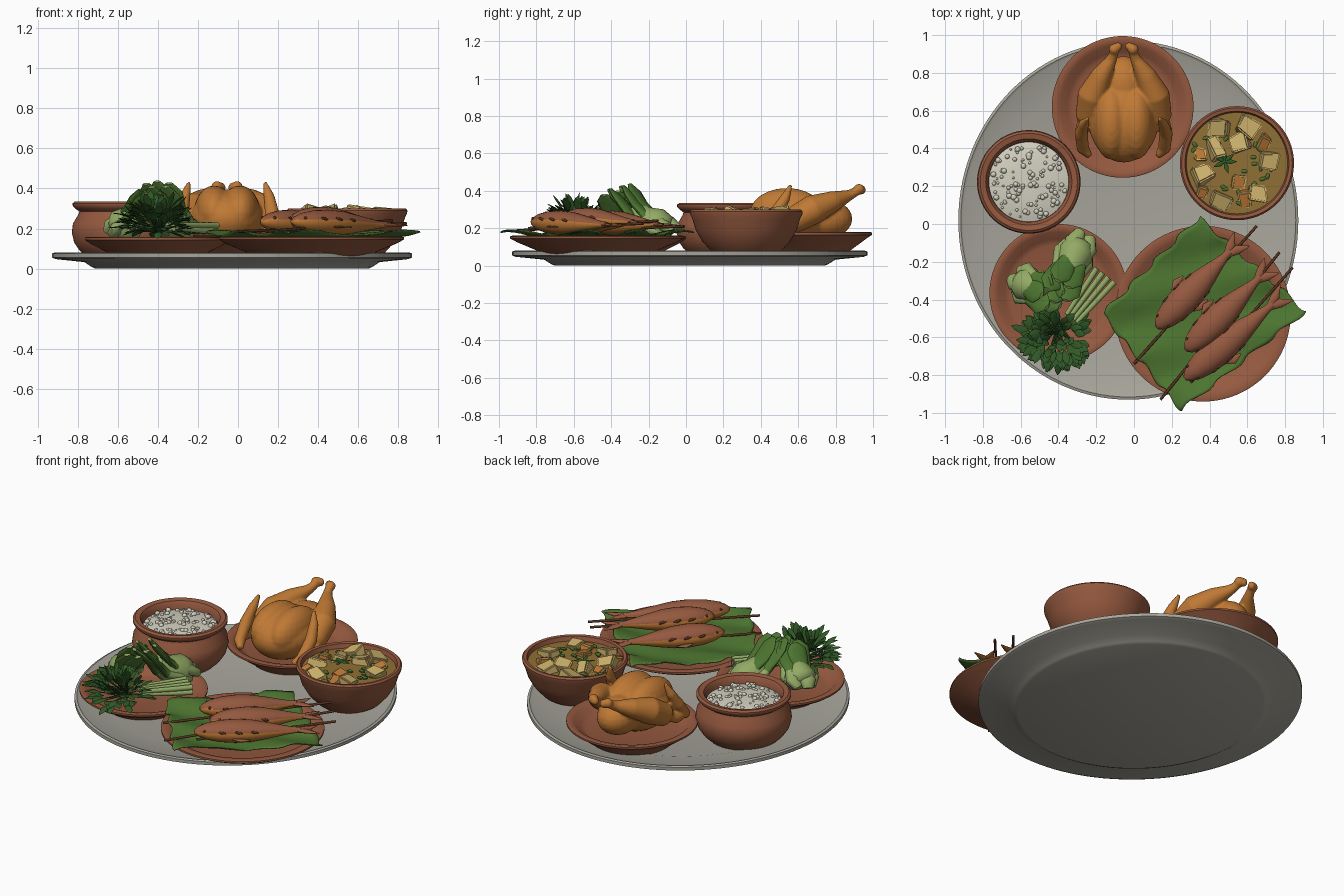
import bpy, bmesh, math, random
from mathutils import Vector, Matrix, Euler

if "Cube" in bpy.data.objects:
    bpy.data.objects.remove(bpy.data.objects["Cube"])

random.seed(4)
U = random.uniform


def mat(name, r, g, b):
    m = bpy.data.materials.new(name)
    m.diffuse_color = (r, g, b, 1)
    m.use_nodes = True
    m.node_tree.nodes["Principled BSDF"].inputs["Base Color"].default_value = m.diffuse_color
    return m


CLAY = mat("terracotta", .30, .10, .05)
GREY = mat("tray grey", .39, .38, .33)
ROAST = mat("roast orange", .52, .19, .035)
LEAF = mat("leaf green", .075, .18, .03)
DARK = mat("dark green", .03, .10, .02)
PALE = mat("pale green", .29, .40, .13)
RICE = mat("rice white", .66, .64, .53)
POTATO = mat("potato yellow", .62, .45, .15)
BROTH = mat("broth brown", .28, .16, .035)
CHAR = mat("charred brown", .10, .035, .015)


def finish(name, bm, mats, rule=None, angle=50):
    bmesh.ops.remove_doubles(bm, verts=bm.verts, dist=1e-5)
    bmesh.ops.recalc_face_normals(bm, faces=bm.faces)
    bm.normal_update()
    if rule:
        for f in bm.faces:
            f.material_index = rule(f)
    me = bpy.data.meshes.new(name)
    bm.to_mesh(me)
    bm.free()
    for m in mats:
        me.materials.append(m)
    ob = bpy.data.objects.new(name, me)
    bpy.context.collection.objects.link(ob)
    bpy.ops.object.select_all(action='DESELECT')
    ob.select_set(True)
    bpy.context.view_layer.objects.active = ob
    bpy.ops.object.shade_smooth_by_angle(angle=math.radians(angle))
    return ob


def lathe(name, profile, centre, material, sx=1, sy=1, seg=80):
    bm = bmesh.new()
    rings = [[bm.verts.new((centre[0] + r * sx * math.cos(a), centre[1] + r * sy * math.sin(a), z))
              for a in (2 * math.pi * i / seg for i in range(seg))] for r, z in profile]
    for p, q in zip(rings, rings[1:]):
        for i in range(seg):
            j = (i + 1) % seg
            bm.faces.new((p[i], p[j], q[j], q[i]))
    return finish(name, bm, [material], angle=40)


def tube(bm, pts, radii, seg=12, mi=0, split=None):
    """Sweep an ellipse (side radius, up radius) along points; material 1 after ring split."""
    pts = [Vector(p) for p in pts]
    rings = []
    for k, p in enumerate(pts):
        t = (pts[min(k + 1, len(pts) - 1)] - pts[max(k - 1, 0)]).normalized()
        side = t.cross(Vector((0, 0, 1)))
        side = side.normalized() if side.length > .01 else Vector((1, 0, 0))
        up = side.cross(t)
        a, b = radii[k] if isinstance(radii[k], tuple) else (radii[k], radii[k])
        rings.append([bm.verts.new(p + side * a * math.cos(w) + up * b * math.sin(w))
                      for w in (2 * math.pi * i / seg for i in range(seg))])
    for k, (p, q) in enumerate(zip(rings, rings[1:])):
        for i in range(seg):
            j = (i + 1) % seg
            f = bm.faces.new((p[i], p[j], q[j], q[i]))
            f.material_index = 1 if split is not None and k >= split else mi
    for r in (rings[0], rings[-1]):
        bm.faces.new(r).material_index = mi


def ball(bm, c, s, mi=0, rot=(0, 0, 0), seg=16):
    M = Matrix.LocRotScale(Vector(c), Euler(rot), Vector(s))
    for v in bmesh.ops.create_uvsphere(bm, u_segments=seg, v_segments=max(5, seg // 2), radius=1, matrix=M)["verts"]:
        for f in v.link_faces:
            f.material_index = mi


# Oval serving tray
lathe("tray", [(0, 0), (.76, 0), (.78, .008), (.82, .032), (.98, .047), (1, .055), (1, .075), (.985, .08),
               (.97, .072), (.82, .066), (.79, .058), (0, .056)], (-.03, .02), GREY, .90, .95, 112)


# Three shallow clay plates
def plate(name, c, r, top):
    lathe(name, [(0, .058), (.62 * r, .058), (.68 * r, .078), (.92 * r, top - .035), (r, top - .015), (r, top - .004),
                 (.975 * r, top), (.88 * r, top - .008), (.78 * r, top - .045), (.70 * r, top - .055),
                 (0, top - .055)], c, CLAY)


plate("chicken_plate", (-.06, .62), .375, .18)
plate("vegetable_plate", (-.40, -.365), .365, .158)
plate("fish_plate", (.365, -.475), .465, .16)

# Stew bowl and rice pot
lathe("stew_bowl", [(0, .058), (.16, .058), (.19, .08), (.235, .13), (.27, .19), (.288, .25), (.30, .275), (.302, .29),
                    (.293, .30), (.275, .297), (.268, .27), (.25, .22), (0, .2)], (.545, .322), CLAY)
lathe("stew_broth", [(0, .272), (.27, .27)], (.545, .322), BROTH)
lathe("rice_pot", [(0, .058), (.20, .058), (.235, .09), (.262, .13), (.274, .18), (.268, .225), (.242, .268),
                   (.236, .285), (.258, .30), (.27, .315), (.27, .326), (.257, .336), (.228, .33), (.212, .305),
                   (.21, .25), (0, .24)], (-.557, .223), CLAY)
lathe("rice_mound", [(0, .305), (.1, .302), (.17, .294), (.212, .282)], (-.557, .223), RICE)
bm = bmesh.new()
for i in range(110):
    r, a, s = .2 * math.sqrt(U(0, 1)), U(0, 6.28), U(.006, .017)
    ball(bm, (-.557 + r * math.cos(a), .223 + r * math.sin(a), .305 - .4 * r * r), (s, s, s), seg=10)
finish("rice_grains", bm, [RICE])

# Stew chunks: potato, carrot, beans, herb sprig
bm = bmesh.new()
potato = [(.45, .51), (.6, .51), (.36, .26), (.56, .43), (.65, .16), (.46, .12), (.71, .34), (.43, .40)]
carrot = [(.69, .43), (.35, .37), (.55, .22), (.59, .13), (.36, .17)]
for mi, spots, size in ((0, potato, .1), (1, carrot, .072)):
    for x, y in spots:
        M = Matrix.LocRotScale(Vector((x, y, .268)), Euler((U(-.3, .3), U(-.3, .3), U(0, 3))),
                               Vector((size * U(.9, 1.2), size * U(.8, 1), size * .65)))
        vs = bmesh.ops.create_cube(bm, size=1, matrix=M)["verts"]
        for v in vs:
            v.co += Vector((U(-1, 1), U(-1, 1), U(-.5, .5))) * size * .14
        es = list({e for v in vs for e in v.link_edges})
        for f in {f for v in vs for f in v.link_faces}:
            f.material_index = mi
        bmesh.ops.bevel(bm, geom=es, offset=.008, segments=2, affect='EDGES')
for i in range(26):
    r, a = .245 * math.sqrt(U(.05, 1)), U(0, 6.28)
    ball(bm, (.545 + r * math.cos(a), .322 + r * math.sin(a), .277), (.02, .011, .009), 2, (0, 0, U(0, 3)), 10)
for a in (0, .7, 1.6, 2.6, 3.6, 5):
    d = Vector((math.cos(a), math.sin(a), .15))
    c = Vector((.48, .33, .288))
    tube(bm, [c, c + d * .03, c + d * .065], [(.004, .003), (.013, .004), (.001, .001)], 6, 3)
finish("stew_chunks", bm, [POTATO, ROAST, LEAF, DARK], angle=35)

# Roast chicken: overlapping volumes fused by remesh
bm = bmesh.new()
cx = -.055
ball(bm, (cx, .55, .25), (.185, .225, .145), seg=32)
ball(bm, (cx, .73, .25), (.12, .16, .11), seg=24)
for s in (-1, 1):
    ball(bm, (cx + s * .065, .54, .28), (.1, .2, .135), seg=24)
    tube(bm, [(cx + s * .18, .50, .21), (cx + s * .185, .57, .24), (cx + s * .165, .68, .30), (cx + s * .115, .79, .345),
              (cx + s * .065, .87, .375), (cx + s * .045, .92, .40)], [.03, .07, .08, .055, .03, .022], 20)
    ball(bm, (cx + s * .05, .925, .408), (.03, .03, .03))
    ball(bm, (cx + s * .03, .94, .405), (.024, .022, .026))
    tube(bm, [(cx + s * .18, .36, .17), (cx + s * .215, .40, .19), (cx + s * .225, .48, .28), (cx + s * .21, .53, .36),
              (cx + s * .19, .56, .43)], [.018, .034, .036, .028, .01], 14)
    tube(bm, [(cx + s * .225, .41, .2), (cx + s * .225, .50, .2), (cx + s * .21, .60, .25)], [.025, .032, .02], 14)
chicken = finish("roast_chicken", bm, [ROAST])
m = chicken.modifiers.new("fuse", 'REMESH')
m.mode, m.voxel_size, m.use_smooth_shade = 'VOXEL', .008, True
m = chicken.modifiers.new("soften", 'SMOOTH')
m.factor, m.iterations = .5, 5

# Wavy leaf under the fish
bm = bmesh.new()
N = 28
A, B, C, D = (Vector(p) for p in ((.35, .03, 0), (.91, -.46, 0), (.24, -.99, 0), (-.17, -.49, 0)))
grid = []
for i in range(N + 1):
    for j in range(N + 1):
        u, v = i / N, j / N
        p = (A * (1 - u) + B * u) * (1 - v) + (D * (1 - u) + C * u) * v
        e = max(abs(2 * u - 1), abs(2 * v - 1))
        w = .016 * e ** 4
        p.x += w * math.sin(26 * v)
        p.y += w * math.sin(24 * u + 1)
        p.z = .15 + .03 * e ** 2 + .014 * e * math.sin(13 * u + 9 * v)
        grid.append(bm.verts.new(p))
for i in range(N):
    for j in range(N):
        k = i * (N + 1) + j
        bm.faces.new((grid[k], grid[k + 1], grid[k + N + 2], grid[k + N + 1]))
leaf = finish("fish_leaf", bm, [LEAF])
leaf.modifiers.new("thickness", 'SOLIDIFY').thickness = .006


# Three grilled fish: dark back, orange flanks, slashes, forked tail
def fish(name, head, tail, z):
    h, t = Vector((*head, z)), Vector((*tail, z - .02))
    d = (t - h).normalized()
    n = Vector((d.y, -d.x, 0))
    prof = [(0, .012), (.03, .032), (.1, .056), (.2, .073), (.33, .08), (.46, .074), (.6, .054), (.72, .034),
            (.8, .022), (.86, .02)]
    bm = bmesh.new()
    tube(bm, [h.lerp(t, k) for k, r in prof], [(r, r * .82) for k, r in prof], 24)
    for s in (-1, 1):
        b = h.lerp(t, .82)
        tube(bm, [b, b.lerp(t, .5) + n * s * .022, t + n * s * .055], [(.016, .012), (.024, .009), (.003, .003)], 10)
        g = h.lerp(t, .3) + n * s * .07 - Vector((0, 0, .02))
        tube(bm, [g, g + d * .05 + n * s * .02, g + d * .1 + n * s * .02],
             [(.008, .005), (.022, .005), (.004, .003)], 8)
    ob = finish(name, bm, [CLAY, ROAST], lambda f: 0 if f.normal.z > .42 else 1)
    bm = bmesh.new()
    yaw = math.atan2(d.y, d.x)
    for s in (-1, 1):
        for k, r in ((.22, .074), (.35, .079), (.48, .071)):
            ball(bm, h.lerp(t, k) + n * s * r * .95 + Vector((0, 0, r * .25)), (.025, .006, .008),
                 rot=(0, .25, yaw), seg=10)
        ball(bm, h.lerp(t, .075) + n * s * .042 + Vector((0, 0, .02)), (.008, .008, .008), seg=8)
    finish(name + "_slashes", bm, [CHAR])


fish("fish_left", (.12, -.55), (.57, -.08), .235)
fish("fish_middle", (.275, -.67), (.73, -.22), .25)
fish("fish_right", (.27, -.82), (.81, -.36), .235)

bm = bmesh.new()
for a, b in (((0, -.74, .185), (.65, -.01, .21)), ((.14, -.93, .185), (.77, -.15, .24)),
             ((.30, -.84, .20), (.84, -.23, .225))):
    tube(bm, [a, b], [.0075, .0075], 8)
finish("skewers", bm, [CHAR])

# Two pak choi: pale bulbs turning into green leaves
bm = bmesh.new()
for base, mid, tip in (((-.28, -.09, .18), (-.34, -.23, .25), (-.40, -.36, .42)),
                       ((-.60, -.30, .18), (-.53, -.34, .25), (-.43, -.39, .39))):
    b, c, t = Vector(base), Vector(mid), Vector(tip)
    tube(bm, [b, b.lerp(c, .15), b.lerp(c, .5), c, c.lerp(t, .35)], [.04, .08, .095, .075, .04], 20)
    for k in range(5):
        a = k * 1.257 + .4
        o = Vector((math.cos(a), math.sin(a), .25 * math.sin(a)))
        pts = [b + o * .05, b.lerp(c, .5) + o * .07, c + o * .06, c.lerp(t, .4) + o * .05, c.lerp(t, .75) + o * .055, t + o * .06]
        tube(bm, pts, [(.03, .025), (.05, .035), (.035, .025), (.06, .018), (.062, .016), (.02, .008)], 12, 0, 2)
finish("pak_choi", bm, [PALE, LEAF])

# Cut stalk bundle
bm = bmesh.new()
for i in range(8):
    o = Vector((.026, -.02, 0)) * (i % 4 - 1.5) + Vector((0, 0, .026 * (i // 4)))
    tube(bm, [Vector((-.15, -.27, .185)) + o * 1.2, Vector((-.22, -.36, .19)) + o, Vector((-.33, -.50, .20)) + o * .7],
         [.016, .015, .012], 10)
finish("stalk_bundle", bm, [PALE])

# Leafy herb bunch: leaves radiating over a dome
bm = bmesh.new()
hub = Vector((-.40, -.53, .18))
for i in range(130):
    a, e = U(0, 6.283), math.asin(U(0, .98))
    o = Vector((math.cos(a) * math.cos(e), math.sin(a) * math.cos(e), math.sin(e)))
    p = Vector((-.405, -.60, .18)) + Vector((o.x * .15, o.y * .115, o.z * .14)) * U(.65, 1)
    d = (o + Vector((U(-.4, .4), U(-.5, .2), U(-.3, .2)))).normalized()
    L = U(.075, .115)
    q, r = p + d * L * .5, p + d * L + Vector((0, 0, -.012))
    for v in (p, q, r):
        v.z = max(v.z, .15)
    tube(bm, [p, p.lerp(q, .5), q, q.lerp(r, .6), r],
         [(.003, .002), (.017, .003), (.022, .003), (.014, .003), (.001, .001)], 6)
    if i % 4 == 0:
        tube(bm, [hub, hub.lerp(p, .5), p], [.006, .005, .003], 6)
finish("herb_bunch", bm, [DARK])
